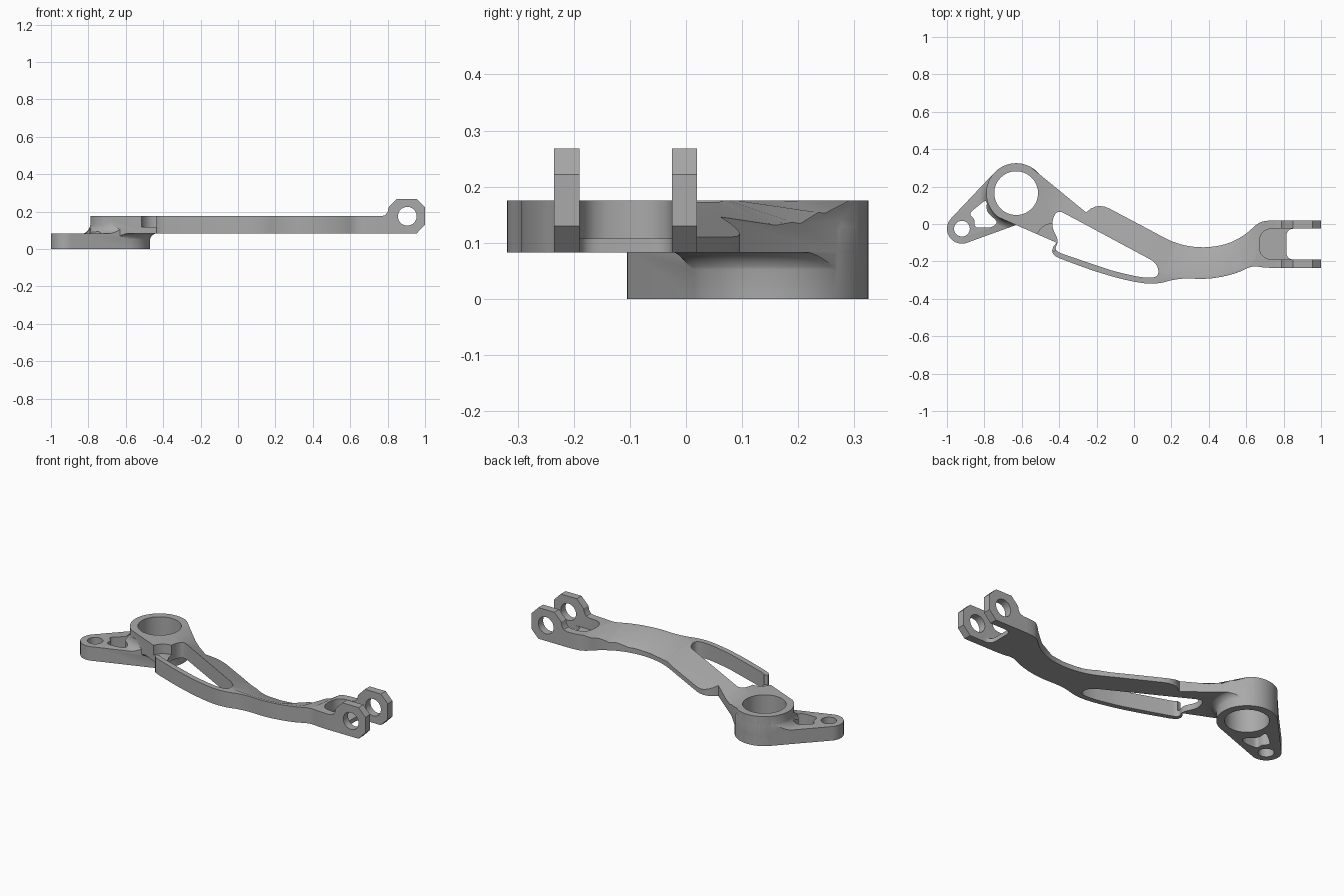
import bpy, bmesh, math
from mathutils import Vector

old = bpy.data.objects.get("Cube")
if old:
    bpy.data.objects.remove(old, do_unlink=True)

metal = bpy.data.materials.new("brushed_grey")
metal.use_nodes = True
GREY = (0.4, 0.4, 0.4, 1)
metal.diffuse_color = GREY
metal.node_tree.nodes["Principled BSDF"].inputs["Base Color"].default_value = GREY

HUB, HUB_R = (-0.63, 0.165), 0.16
BOSS, BOSS_R = (-0.92, -0.025), 0.08
MID, TOP = 0.083, 0.175


def finish(name, bm):
    bmesh.ops.recalc_face_normals(bm, faces=bm.faces)
    mesh = bpy.data.meshes.new(name)
    bm.to_mesh(mesh)
    bm.free()
    mesh.materials.append(metal)
    ob = bpy.data.objects.new(name, mesh)
    bpy.context.collection.objects.link(ob)
    return ob


def loft(name, rings):
    """Solid skinned over rings of equal point count, capped at both ends."""
    bm = bmesh.new()
    vs = [[bm.verts.new(p) for p in ring] for ring in rings]
    n = len(vs[0])
    for a, b in zip(vs, vs[1:]):
        for i in range(n):
            j = (i + 1) % n
            bm.faces.new((a[i], a[j], b[j], b[i]))
    bm.faces.new(vs[0])
    bm.faces.new(vs[-1])
    return finish(name, bm)


def prism(name, pts, z0, z1):
    return loft(name, [[(x, y, z) for x, y in pts] for z in (z0, z1)])


def side_prism(name, pts, y0, y1):
    return loft(name, [[(x, y, z) for x, z in pts] for y in (y0, y1)])


def arc(c, r, a0=0, a1=360, n=64):
    full = abs(a1 - a0) == 360
    steps = [math.radians(a0 + (a1 - a0) * i / n) for i in range(n if full else n + 1)]
    return [(c[0] + r * math.cos(a), c[1] + r * math.sin(a)) for a in steps]


def rounded(pts, r, n=5):
    """Round every corner of a closed outline."""
    out = []
    for i, p in enumerate(pts):
        p = Vector(p)
        ends = []
        for q in (pts[i - 1], pts[(i + 1) % len(pts)]):
            d = Vector(q) - p
            ends.append(p + d.normalized() * min(r, d.length * 0.49))
        for k in range(n + 1):
            t = k / n
            out.append(tuple(ends[0] * (1 - t) ** 2 + p * 2 * t * (1 - t) + ends[1] * t * t))
    return out


def boolean(ob, other, op="DIFFERENCE"):
    mod = ob.modifiers.new(op.lower(), "BOOLEAN")
    mod.operation, mod.object, mod.solver = op, other, "EXACT"
    bpy.context.view_layer.objects.active = ob
    bpy.ops.object.modifier_apply(modifier=mod.name)
    bpy.data.objects.remove(other, do_unlink=True)


def flare(name, z_start, z_end, spread):
    """Round fillet skirt about the hub."""
    rings = []
    for k in range(9):
        a = math.radians(90 * k / 8)
        r = HUB_R - 0.002 + spread * (1 - math.cos(a))
        z = z_start + (z_end - z_start) * math.sin(a)
        rings.append([(x, y, z) for x, y in arc(HUB, r)])
    return loft(name, rings)


# Arm outline: wraps the hub, runs along the back edge, clevis end, then front edge
back = [(-0.2, 0.119), (0.1, -0.04), (0.22, -0.105), (0.36, -0.13), (0.5, -0.11),
        (0.6, -0.055), (0.66, 0.005), (0.71, 0.02), (0.87, 0.02)]
front = [(0.87, -0.235), (0.7, -0.235), (0.63, -0.222), (0.55, -0.265), (0.4, -0.297),
         (0.24, -0.288), (0.11, -0.327), (-0.05, -0.3), (-0.22, -0.25), (-0.47, -0.157)]
outline = arc(HUB, HUB_R, 234, 62, 40) + rounded(back + front, 0.08)
arm = prism("lever_arm", outline, MID, TOP)

# Sloped top face: (ridge point, back edge point, drop at the back edge)
stations = [((-0.5, 0.1), (-0.54, 0.3), -0.001), ((-0.46, 0.09), (-0.47, 0.262), 0.025),
            ((-0.42, 0.075), (-0.41, 0.23), 0.052), ((-0.37, 0.05), (-0.34, 0.193), 0.065),
            ((0.06, -0.185), (0.12, -0.051), 0.065), ((0.16, -0.27), (0.22, -0.1), 0.065),
            ((0.25, -0.275), (0.29, -0.118), 0.065), ((0.37, -0.28), (0.37, -0.122), 0.065),
            ((0.48, -0.265), (0.46, -0.115), 0.062), ((0.58, -0.23), (0.56, -0.075), 0.045),
            ((0.64, -0.2), (0.63, -0.02), 0.02), ((0.67, -0.18), (0.68, 0.02), -0.001)]
rings = []
for ridge, edge, drop in stations:
    f, b = Vector(ridge), Vector(edge)
    out = f + (b - f) * 1.4
    rings.append([(f.x, f.y, TOP + 0.0005), (out.x, out.y, TOP - drop * 1.4),
                  (out.x, out.y, 0.3), (f.x, f.y, 0.3)])
boolean(arm, loft("slope_cutter", rings))

# Long window beside the thin front rail, and the recessed tab at its end
window = [(-0.415, 0.08), (0.125, -0.21), (0.135, -0.285), (0.05, -0.288), (-0.1, -0.255),
          (-0.25, -0.205), (-0.43, -0.143), (-0.4, -0.09), (-0.445, -0.01)]
boolean(arm, prism("window_cutter", rounded(window, 0.045), 0, 0.4))
recess = [(-0.4, 0.0), (-0.48, 0.0), (-0.53, -0.07), (-0.485, -0.125), (-0.42, -0.155), (-0.36, -0.08)]
boolean(arm, prism("tab_recess_cutter", rounded(recess, 0.04), 0.118, 0.4))

# Clevis: pocket floor, two octagonal lugs, fork slot
pocket = rounded([(0.67, -0.19), (0.67, -0.025), (1.1, -0.025), (1.1, -0.19)], 0.075)
boolean(arm, prism("pocket_cutter", pocket, 0.108, 0.4))
lug = [(0.74, MID), (0.955, MID), (1, 0.13), (1, 0.222), (0.955, 0.268), (0.85, 0.268),
       (0.805, 0.222), (0.8, 0.198), (0.788, 0.181), (0.765, TOP), (0.74, TOP)]
for y in (-0.235, -0.025):
    boolean(arm, side_prism("clevis_lug", lug, y, y + 0.045), "UNION")
slot = rounded([(0.815, -0.19), (0.815, -0.025), (1.1, -0.025), (1.1, -0.19)], 0.04)
boolean(arm, prism("slot_cutter", slot, 0, 0.4))
boolean(arm, side_prism("pin_cutter", arc((0.905, TOP), 0.05, n=40), -0.4, 0.2))

# Lower plate: hull of small boss and hub, with a fillet skirt and a lightening hole
gap = Vector(HUB) - Vector(BOSS)
heading = math.degrees(math.atan2(gap.y, gap.x))
lean = math.degrees(math.acos((HUB_R - BOSS_R) / gap.length))
hull = (arc(HUB, HUB_R, heading - 180 + lean, heading + 180 - lean, 48)
        + arc(BOSS, BOSS_R, heading + 180 - lean, heading + 180 + lean, 24))
plate = prism("lower_plate", hull, 0, MID)
skirt = flare("plate_fillet", 0.14, MID - 0.005, 0.06)
boolean(skirt, prism("plate_limit", hull, 0, 0.3), "INTERSECT")
boolean(plate, skirt, "UNION")
hole = [(-0.785, 0.135), (-0.885, 0.055), (-0.85, 0.025), (-0.855, -0.02), (-0.76, -0.02),
        (-0.725, 0.01), (-0.79, 0.065)]
boolean(plate, prism("plate_window_cutter", rounded(hole, 0.03), -0.1, 0.4))

# Fillet between the lower hub and the underside of the arm
under = flare("arm_fillet", 0.04, MID + 0.002, 0.045)
boolean(under, prism("arm_limit", outline, -0.1, 0.3), "INTERSECT")

# Join everything, then bore the round holes
boolean(arm, plate, "UNION")
boolean(arm, under, "UNION")
for centre, radius in ((HUB, 0.117), (BOSS, 0.042), ((-0.46, -0.08), 0.03)):
    boolean(arm, prism("bore_cutter", arc(centre, radius), -0.1, 0.4))

bpy.ops.object.select_all(action="DESELECT")
arm.select_set(True)
bpy.context.view_layer.objects.active = arm
bpy.ops.object.shade_smooth_by_angle(angle=math.radians(30))
